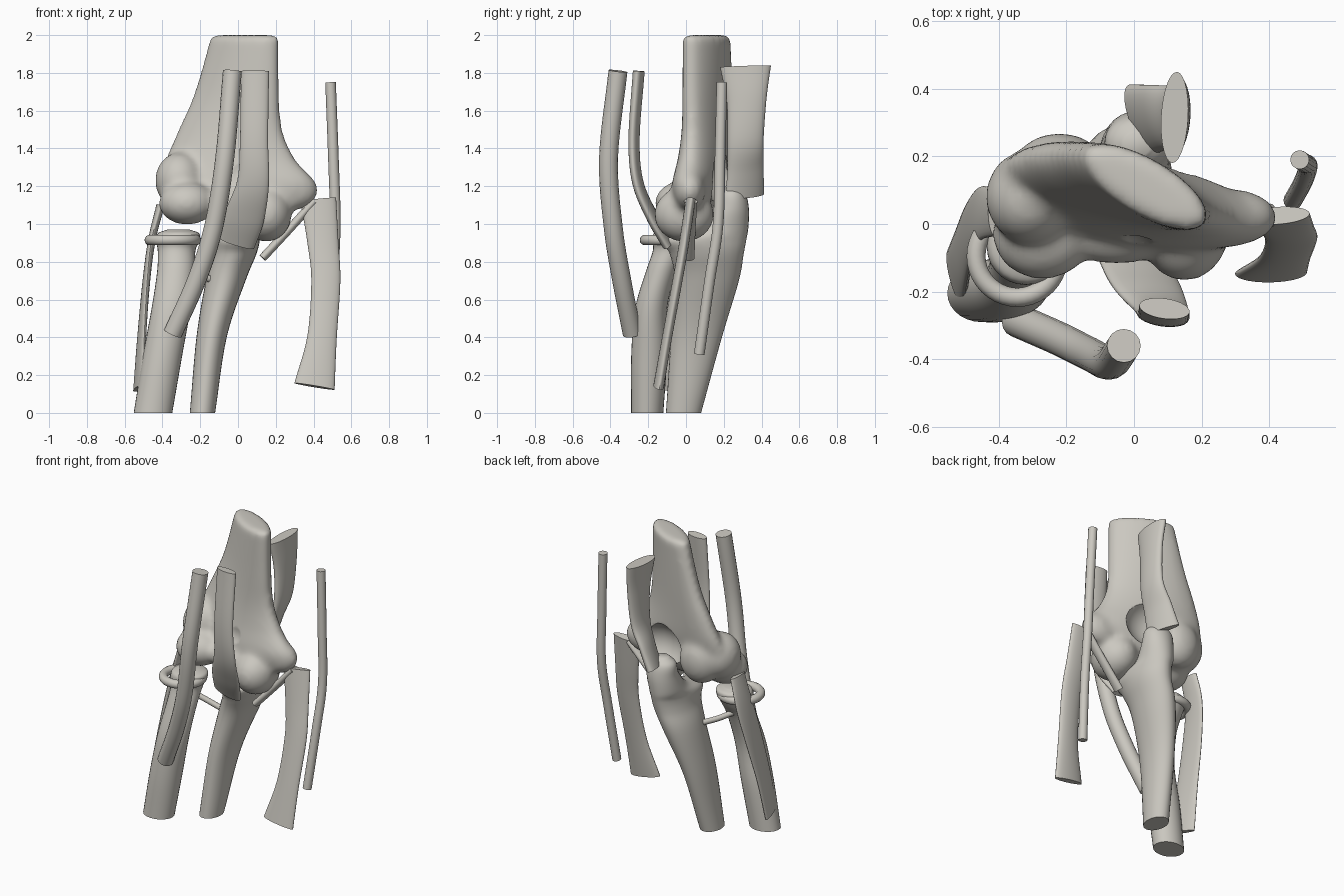
import bpy, bmesh
from math import sin, cos, pi, radians
from mathutils import Vector, Matrix

cube = bpy.data.objects.get("Cube")
if cube:
    bpy.data.objects.remove(cube, do_unlink=True)

# Single bone-grey colour
bone = bpy.data.materials.new("bone_grey")
bone.use_nodes = True
colour = (0.60, 0.58, 0.53, 1)
bone.diffuse_color = colour
bone.node_tree.nodes["Principled BSDF"].inputs["Base Color"].default_value = colour


def spline(stations, steps):
    """Smooth in-between stations (Catmull-Rom)."""
    pts = [Vector(s) for s in stations]
    pts = [pts[0] * 2 - pts[1]] + pts + [pts[-1] * 2 - pts[-2]]
    out = []
    for a, b, c, d in zip(pts, pts[1:], pts[2:], pts[3:]):
        for i in range(steps):
            t = i / steps
            out.append(b + 0.5 * t * (c - a + t * (2 * a - 5 * b + 4 * c - d
                       + t * (3 * (b - c) + d - a))))
    return out + [pts[-2]]


def add_loft(bm, stations, sides=28, steps=6, follow=False):
    """Elliptical rings: x, y, z, half width, half depth, turn in degrees.
    With follow, the rings stand square to the path; otherwise they are level."""
    path = spline(stations, steps)
    rings = []
    for i, s in enumerate(path):
        centre, rx, ry, turn = Vector(s[:3]), max(s[3], 0.01), max(s[4], 0.01), radians(s[5])
        along = Vector((0, 0, 1))
        if follow:
            ahead, behind = path[min(i + 1, len(path) - 1)], path[max(i - 1, 0)]
            along = (Vector(ahead[:3]) - Vector(behind[:3])).normalized()
        u = Vector((cos(turn), sin(turn), 0))
        u = (u - along * u.dot(along)).normalized()
        v = along.cross(u)
        angles = [2 * pi * k / sides for k in range(sides)]
        rings.append([bm.verts.new(centre + u * rx * cos(a) + v * ry * sin(a))
                      for a in angles])
    for low, high in zip(rings, rings[1:]):
        for k in range(sides):
            n = (k + 1) % sides
            bm.faces.new((low[k], low[n], high[n], high[k]))
    bm.faces.new(rings[0])
    bm.faces.new(rings[-1])


def add_ball(bm, centre, radii):
    m = Matrix.Translation(centre) @ Matrix.Diagonal((*radii, 1))
    bmesh.ops.create_uvsphere(bm, u_segments=24, v_segments=16, radius=1, matrix=m)


def finish(name, bm):
    bmesh.ops.recalc_face_normals(bm, faces=bm.faces)
    mesh = bpy.data.meshes.new(name)
    bm.to_mesh(mesh)
    bm.free()
    mesh.materials.append(bone)
    obj = bpy.data.objects.new(name, mesh)
    bpy.context.collection.objects.link(obj)
    return obj


def select(obj):
    bpy.ops.object.select_all(action='DESELECT')
    obj.select_set(True)
    bpy.context.view_layer.objects.active = obj


def smooth(obj):
    select(obj)
    bpy.ops.object.shade_smooth_by_angle(angle=radians(45))


def part(name, stations, sides=28, follow=False):
    bm = bmesh.new()
    add_loft(bm, stations, sides, follow=follow)
    smooth(finish(name, bm))


def strap(name, stations):
    part(name, stations, follow=True)


def cord(name, points, r):
    part(name, [(*p, r, r, 0) for p in points], 16, True)


# Upper arm bone: flared shaft merged with its knuckles
bm = bmesh.new()
add_loft(bm, [(-.02, .03, 1.06, .31, .085, -9), (-.01, .05, 1.14, .38, .11, -9),
              (-.005, .065, 1.22, .415, .12, -10), (-.04, .095, 1.35, .35, .112, -14),
              (-.04, .11, 1.5, .29, .1, -19), (-.005, .112, 1.7, .245, .09, -25),
              (.037, .11, 2, .205, .082, -31)], 40)
for centre, radii in [((-.27, -.03, 1.11), (.15, .135, .115)),   # outer knuckle
                      ((.15, -.01, 1.05), (.135, .16, .145)),    # inner knuckle
                      ((-.05, 0, 1.11), (.2, .12, .09)),         # groove between
                      ((.28, .02, 1.18), (.145, .085, .11)),     # inner side bump
                      ((-.31, .08, 1.23), (.13, .14, .15)),      # outer side bump
                      ((-.22, .16, 1.21), (.14, .11, .16))]:     # rear pillar
    add_ball(bm, centre, radii)
humerus = finish("upper_arm_bone", bm)

# Hollows at the back and front of the joint
bm = bmesh.new()
add_ball(bm, (.05, .225, 1.24), (.17, .135, .15))
add_ball(bm, (0, -.1, 1.29), (.08, .07, .09))
cutter = finish("hollow_cutter", bm)
cutter.hide_render = True


def soften(name, times):
    mod = humerus.modifiers.new(name, 'SMOOTH')
    mod.factor = 0.5
    mod.iterations = times


mod = humerus.modifiers.new("merge", 'REMESH')
mod.mode = 'VOXEL'
mod.voxel_size = 0.016
soften("blend", 14)
mod = humerus.modifiers.new("hollows", 'BOOLEAN')
mod.operation = 'DIFFERENCE'
mod.object = cutter
soften("round_rims", 3)
select(humerus)
for mod in list(humerus.modifiers):
    bpy.ops.object.modifier_apply(modifier=mod.name)
bpy.data.objects.remove(cutter, do_unlink=True)
smooth(humerus)

# Forearm bones
part("inner_forearm_bone", [
    (-.188, -.013, 0, .067, .093, 0), (-.14, .055, .4, .08, .135, 0),
    (-.065, .11, .7, .105, .17, 0), (-.015, .11, .84, .112, .195, 0),
    (0, .1, .92, .115, .22, 0), (0, .19, .98, .105, .14, 0),
    (.01, .235, 1.08, .1, .098, 0), (.01, .24, 1.16, .09, .075, 0),
    (.01, .235, 1.2, .04, .035, 0)])
part("outer_forearm_bone", [
    (-.45, -.205, 0, .102, .085, 0), (-.4, -.195, .3, .104, .095, 0),
    (-.355, -.185, .55, .103, .085, 0), (-.33, -.13, .75, .098, .082, 0),
    (-.325, -.08, .86, .1, .095, 0), (-.32, -.07, .91, .115, .11, 0),
    (-.315, -.065, .95, .11, .105, 0), (-.315, -.065, .97, .06, .06, 0)])

# Ring ligament around the head of the outer forearm bone
bpy.ops.mesh.primitive_torus_add(location=(-.345, -.095, .915), major_radius=.122,
                                 minor_radius=.028, major_segments=40, minor_segments=14)
ring = bpy.context.object
ring.name = "ring_ligament"
ring.data.materials.append(bone)
smooth(ring)

# Round cords
cord("front_tendon", [(-.345, -.285, .42), (-.22, -.34, .7), (-.13, -.385, .98),
                      (-.07, -.41, 1.35), (-.03, -.36, 1.81)], .05)
cord("side_nerve", [(.47, .07, .31), (.5, .125, .7), (.515, .17, 1),
                    (.505, .18, 1.35), (.49, .19, 1.75)], .028)
cord("oblique_cord", [(-.33, -.04, .8), (-.24, 0, .75), (-.13, .03, .7)], .018)

# Flat straps
strap("front_strap", [(-.01, -.1, .9, .1, .03, -8), (.035, -.18, 1.04, .105, .03, -8),
                      (.08, -.255, 1.22, .085, .028, -8), (.085, -.275, 1.45, .075, .028, -8),
                      (.09, -.25, 1.81, .075, .03, -8)])
strap("rear_strap", [(.025, .31, 1.15, .04, .11, 22), (.07, .315, 1.28, .036, .1, 15),
                     (.12, .315, 1.43, .036, .095, 3), (.13, .32, 1.65, .037, .105, -3),
                     (.12, .315, 1.835, .04, .135, -3)])
strap("inner_strap", [(.405, -.145, .14, .108, .028, 3), (.445, -.1, .4, .078, .026, 3),
                      (.465, -.045, .7, .077, .026, 3), (.45, -.01, .9, .082, .026, 3),
                      (.425, .025, 1.13, .095, .026, 3)])
strap("outer_strap", [(-.525, -.16, .13, .02, .09, 15), (-.51, -.1, .4, .02, .085, 10),
                      (-.485, -.02, .7, .02, .085, 4), (-.455, .03, .92, .02, .08, 0),
                      (-.41, .035, 1.1, .022, .07, 0)])
strap("inner_ligament", [(.13, .01, .82, .022, .035, 0), (.26, .02, .96, .022, .03, 0),
                         (.405, .025, 1.12, .022, .035, 0)])
